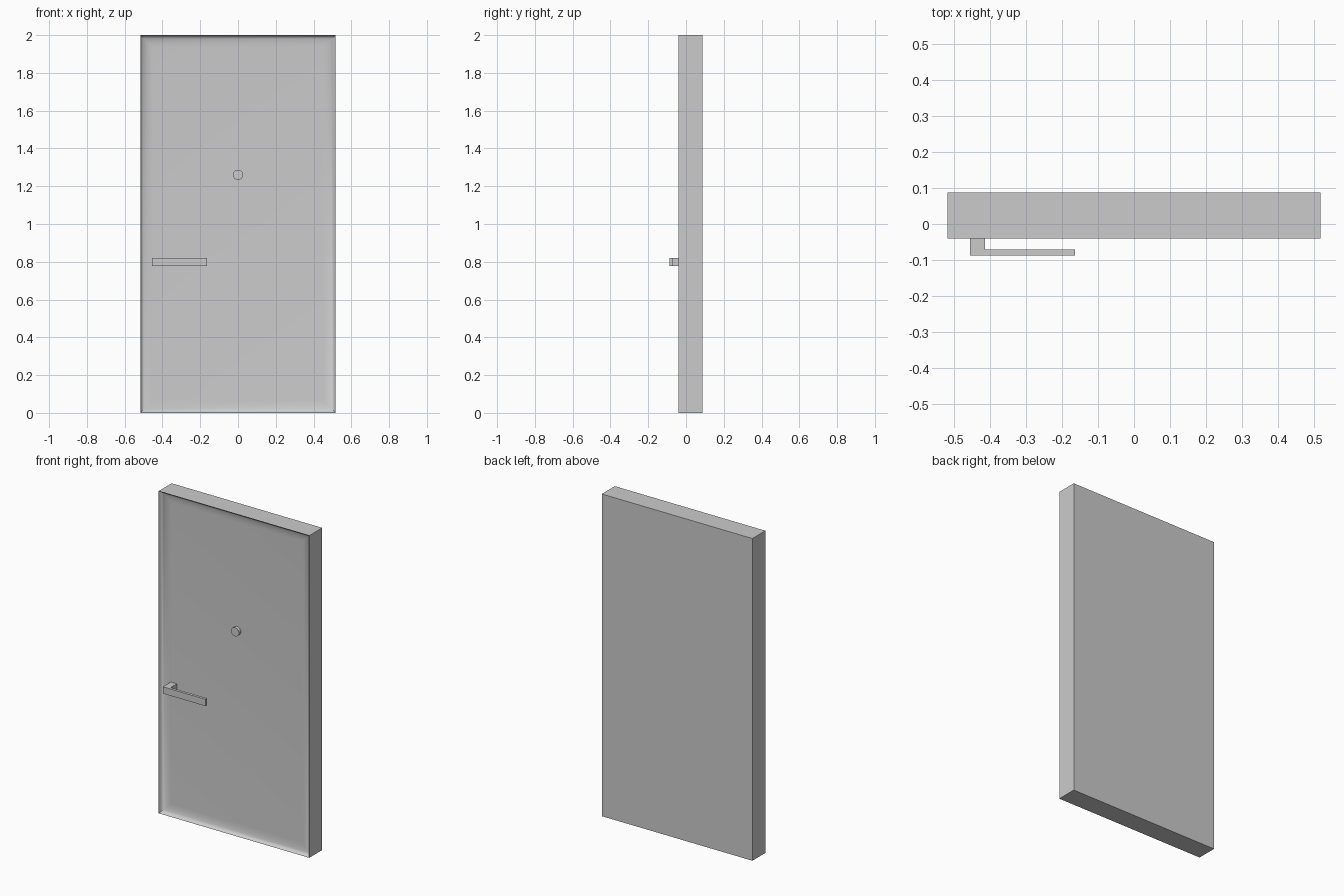
import bpy, bmesh, math

if "Cube" in bpy.data.objects:
    bpy.data.objects.remove(bpy.data.objects["Cube"])

def make(name, bm):
    bmesh.ops.recalc_face_normals(bm, faces=bm.faces)
    me = bpy.data.meshes.new(name)
    bm.to_mesh(me)
    bm.free()
    ob = bpy.data.objects.new(name, me)
    bpy.context.collection.objects.link(ob)
    return ob

# door slab with a softly dished front: rings run from the back to the recessed panel
W, Y0, Y1, DEPTH, RIM = 0.517, -0.04, 0.087, 0.03, 0.065
profile = [(0, Y1), (0, Y0)]
for i in range(1, 7):
    a = math.pi / 2 * i / 6
    profile.append((RIM * (1 - math.cos(a)), Y0 + DEPTH * math.sin(a)))

bm = bmesh.new()
rings = []
for inset, y in profile:
    x, lo, hi = W - inset, inset, 2 - inset
    rings.append([bm.verts.new(p) for p in ((-x, y, lo), (x, y, lo), (x, y, hi), (-x, y, hi))])
for a, b in zip(rings, rings[1:]):
    for i in range(4):
        j = (i + 1) % 4
        bm.faces.new((a[i], a[j], b[j], b[i]))
bm.faces.new(rings[0])
bm.faces.new(rings[-1])
door = make("door_slab", bm)
bpy.context.view_layer.objects.active = door
door.select_set(True)
bpy.ops.object.shade_smooth_by_angle(angle=math.radians(30))

# L-shaped lever handle
bm = bmesh.new()
plan = [(-0.455, -0.087), (-0.163, -0.087), (-0.163, -0.07), (-0.413, -0.07),
        (-0.413, Y0 + DEPTH), (-0.455, Y0 + DEPTH)]
f = bm.faces.new([bm.verts.new((x, y, 0.778)) for x, y in plan])
ext = bmesh.ops.extrude_face_region(bm, geom=[f])["geom"]
bmesh.ops.translate(bm, vec=(0, 0, 0.042), verts=[v for v in ext if isinstance(v, bmesh.types.BMVert)])
make("lever_handle", bm)

# peephole
bpy.ops.mesh.primitive_cylinder_add(vertices=32, radius=0.027, depth=0.022,
                                    location=(0, -0.019, 1.26), rotation=(math.pi / 2, 0, 0))
bpy.context.object.name = "peephole"
bpy.ops.object.shade_smooth_by_angle(angle=math.radians(30))
